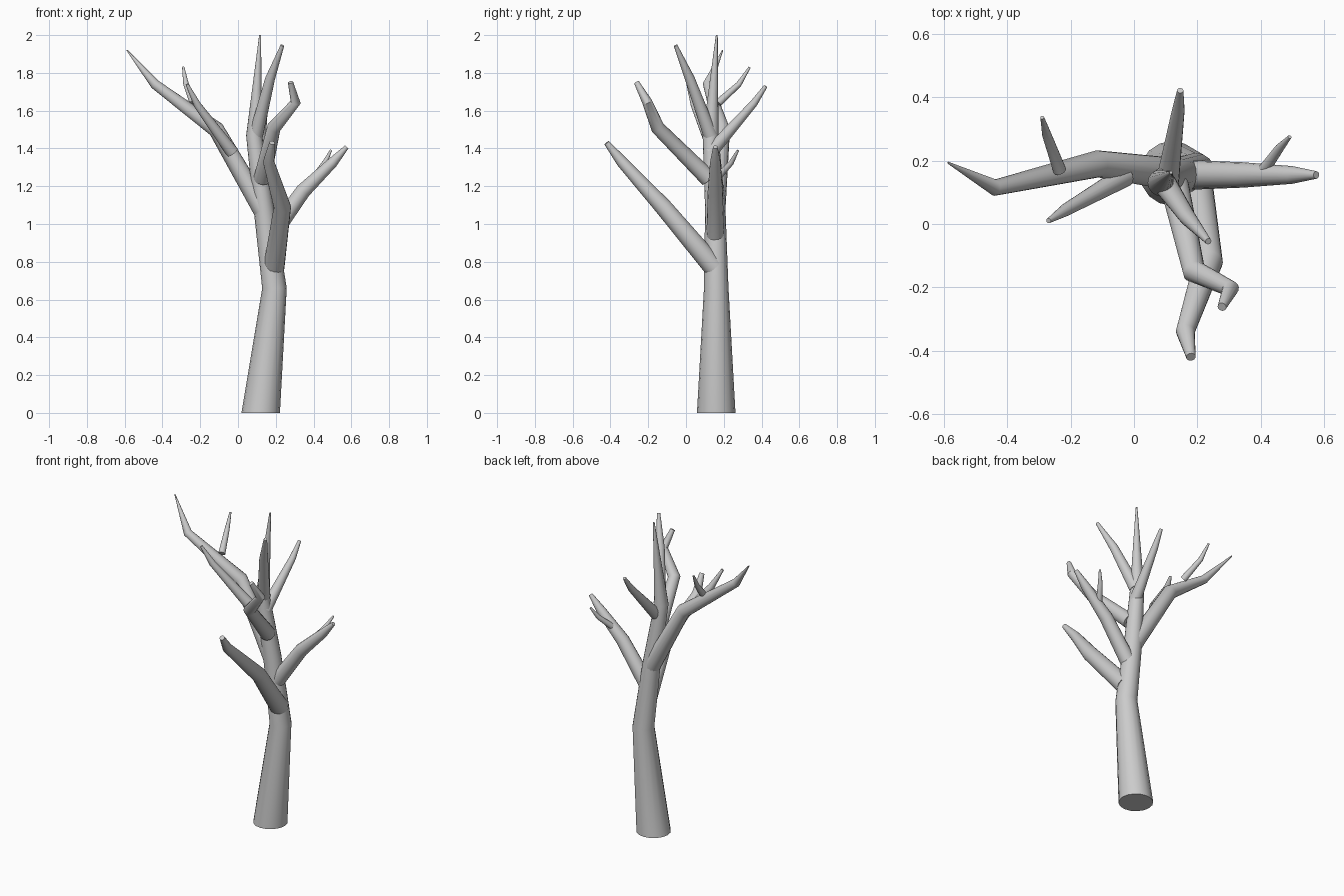
import bpy, bmesh, math
from mathutils import Vector

if "Cube" in bpy.data.objects:
    bpy.data.objects.remove(bpy.data.objects["Cube"])

SIDES = 16


def limb(name, pts, flat_base=False):
    """Tapered tube through (x, y, z, radius) points, capped at both ends."""
    pos = [Vector(p[:3]) for p in pts]
    bm = bmesh.new()
    rings = []
    side = Vector((1, 0, 0))
    for i, p in enumerate(pos):
        a = (p - pos[i - 1]).normalized() if i > 0 else Vector()
        b = (pos[i + 1] - p).normalized() if i < len(pos) - 1 else Vector()
        t = (a + b).normalized()
        if i == 0 and flat_base:
            t = Vector((0, 0, 1))
        if i == 0 and abs(t.x) > 0.8:
            side = Vector((0, 1, 0))
        u = (side - t * side.dot(t)).normalized()
        v = t.cross(u)
        side = u
        r = pts[i][3]
        rings.append([bm.verts.new(p + r * (math.cos(k * math.tau / SIDES) * u
                                            + math.sin(k * math.tau / SIDES) * v))
                      for k in range(SIDES)])
    for lo, hi in zip(rings, rings[1:]):
        for k in range(SIDES):
            n = (k + 1) % SIDES
            bm.faces.new((lo[k], lo[n], hi[n], hi[k]))
    bm.faces.new(rings[0][::-1])
    bm.faces.new(rings[-1])
    me = bpy.data.meshes.new(name)
    bm.to_mesh(me)
    bm.free()
    ob = bpy.data.objects.new(name, me)
    bpy.context.collection.objects.link(ob)
    bpy.ops.object.select_all(action='DESELECT')
    ob.select_set(True)
    bpy.context.view_layer.objects.active = ob
    bpy.ops.object.shade_smooth_by_angle(angle=math.radians(40))


# Trunk with its top spire
limb("trunk", [(.12, .16, 0, .102), (.193, .16, .66, .065), (.137, .155, 1.08, .054),
               (.085, .13, 1.47, .042), (.117, .163, 2.0, .005)], flat_base=True)

# Main branches
limb("left_branch", [(.14, .155, 1.06, .053), (-.115, .19, 1.5, .043),
                     (-.44, .115, 1.74, .026), (-.588, .194, 1.92, .003)])
limb("right_branch", [(.17, .155, .93, .047), (.345, .155, 1.175, .04),
                      (.50, .155, 1.325, .028), (.576, .155, 1.408, .012)])
limb("low_front_branch", [(.19, .15, .77, .056), (.235, -.12, 1.09, .046),
                          (.162, -.34, 1.33, .03), (.18, -.42, 1.43, .015)])
limb("middle_front_branch", [(.128, .12, 1.24, .046), (.19, -.15, 1.51, .037),
                             (.305, -.205, 1.645, .027), (.278, -.262, 1.75, .014)])
limb("upper_front_branch", [(.095, .13, 1.47, .038), (.17, .02, 1.77, .026),
                            (.235, -.055, 1.945, .01)])
limb("back_branch", [(.105, .13, 1.38, .037), (.14, .36, 1.64, .02),
                     (.146, .422, 1.73, .01)])

# Twigs growing from the side branches
limb("left_front_twig", [(-.03, .15, 1.38, .034), (-.215, .045, 1.63, .02),
                         (-.27, .01, 1.74, .008)])
limb("left_back_twig", [(-.235, .17, 1.64, .021), (-.275, .28, 1.74, .015),
                        (-.29, .337, 1.83, .006)])
limb("right_back_twig", [(.41, .17, 1.25, .019), (.46, .24, 1.325, .014),
                         (.492, .275, 1.39, .006)])
